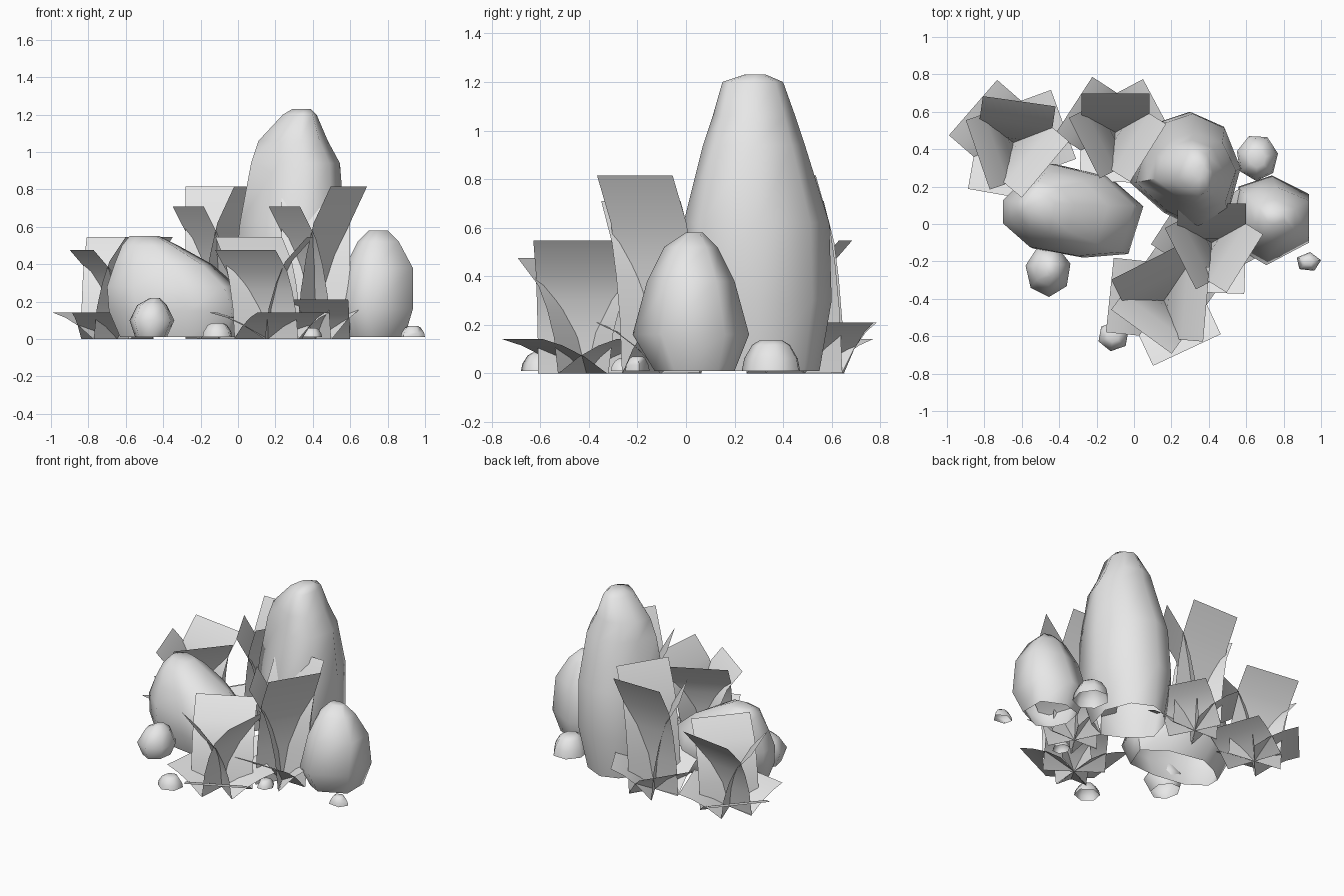
import bpy, bmesh
from math import sin, cos, radians, tau

if "Cube" in bpy.data.objects:
    bpy.data.objects.remove(bpy.data.objects["Cube"])

grey = bpy.data.materials.new("pale_grey")
grey.use_nodes = True
grey.diffuse_color = (0.8, 0.8, 0.8, 1)
grey.node_tree.nodes["Principled BSDF"].inputs["Base Color"].default_value = (0.8, 0.8, 0.8, 1)


def finish(bm, name):
    mesh = bpy.data.meshes.new(name)
    bm.to_mesh(mesh)
    bm.free()
    mesh.materials.append(grey)
    obj = bpy.data.objects.new(name, mesh)
    bpy.context.collection.objects.link(obj)
    bpy.ops.object.select_all(action="DESELECT")
    obj.select_set(True)
    bpy.context.view_layer.objects.active = obj
    bpy.ops.object.shade_smooth_by_angle(angle=radians(65))


def polygon(sides, turn):
    angles = [radians(turn) + tau * i / sides for i in range(sides)]
    return [(cos(a), sin(a)) for a in angles]


def rock(name, outline, rings):
    """Open-bottomed loft of one outline, fitted to rings of z, x range, y range."""
    xs, ys = zip(*outline)
    bm = bmesh.new()
    loops = []
    for z, x0, x1, y0, y1 in rings:
        loops.append([bm.verts.new((x0 + (x1 - x0) * (x - min(xs)) / (max(xs) - min(xs)),
                                    y0 + (y1 - y0) * (y - min(ys)) / (max(ys) - min(ys)), z))
                      for x, y in outline])
    for low, high in zip(loops, loops[1:]):
        for i in range(len(outline)):
            j = (i + 1) % len(outline)
            bm.faces.new((low[i], low[j], high[j], high[i]))
    bm.faces.new(loops[-1])
    finish(bm, name)


def pebble(name, x0, x1, y0, y1, top, sides=6, turn=0):
    """Low dome, widest at the ground."""
    mx, my = (x0 + x1) / 2, (y0 + y1) / 2
    rx, ry = (x1 - x0) / 2, (y1 - y0) / 2
    rings = [(0.01 + (top - 0.01) * h, mx - rx * s, mx + rx * s, my - ry * s, my + ry * s)
             for h, s in ((0, 1), (0.4, 0.92), (0.85, 0.65), (1, 0.4))]
    rock(name, polygon(sides, turn), rings)


# Large rocks
rock("tall_rock",
     [(0.57, 0.30), (0.48, 0.52), (0.30, 0.60), (0.15, 0.55), (0.04, 0.42),
      (-0.02, 0.22), (0.16, 0.06), (0.33, -0.02), (0.50, 0.05)], [
         (0.01, 0.04, 0.50, 0.05, 0.55),
         (0.30, -0.02, 0.57, -0.02, 0.60),
         (0.62, 0.01, 0.57, -0.01, 0.59),
         (0.94, 0.07, 0.545, 0.07, 0.49),
         (1.06, 0.11, 0.48, 0.11, 0.45),
         (1.20, 0.24, 0.42, 0.15, 0.40),
         (1.23, 0.29, 0.39, 0.24, 0.33)])
rock("leaning_rock",
     [(0.05, 0.10), (-0.13, 0.26), (-0.42, 0.33), (-0.57, 0.25), (-0.69, 0.13),
      (-0.69, 0.00), (-0.54, -0.13), (-0.27, -0.18), (-0.03, -0.16)], [
         (0.01, -0.63, 0.00, -0.13, 0.22),
         (0.15, -0.69, 0.05, -0.18, 0.32),
         (0.28, -0.70, 0.00, -0.17, 0.32),
         (0.40, -0.66, -0.14, -0.12, 0.28),
         (0.50, -0.62, -0.32, -0.05, 0.23),
         (0.55, -0.58, -0.42, 0.04, 0.17)])
rock("right_rock",
     [(0.93, -0.10), (0.93, 0.16), (0.73, 0.26), (0.55, 0.20),
      (0.52, 0.00), (0.58, -0.15), (0.70, -0.22)], [
         (0.01, 0.58, 0.89, -0.13, 0.20),
         (0.16, 0.53, 0.935, -0.22, 0.26),
         (0.38, 0.57, 0.935, -0.16, 0.20),
         (0.52, 0.64, 0.86, -0.09, 0.13),
         (0.58, 0.70, 0.80, 0.00, 0.07)])

# Small rocks
rock("left_stone", polygon(7, 15), [
    (0.01, -0.55, -0.38, -0.35, -0.14),
    (0.10, -0.58, -0.34, -0.39, -0.12),
    (0.18, -0.54, -0.38, -0.33, -0.16),
    (0.22, -0.47, -0.42, -0.28, -0.21)])
pebble("back_stone", 0.55, 0.77, 0.23, 0.47, 0.135, 7, 10)
pebble("front_pebble", -0.19, -0.03, -0.68, -0.52, 0.085, 6, 20)
pebble("right_pebble", 0.87, 1.00, -0.25, -0.15, 0.07, 5, 10)
pebble("middle_pebble", 0.34, 0.45, -0.31, -0.20, 0.06)

# Plant cards: direction in degrees, then bent profile of distance and height
UPRIGHT = [(0, 0), (0.02, 0.25), (0.055, 0.45), (0.10, 0.62), (0.205, 0.815)]
SHORTER = [(d * 0.9, h * 0.87) for d, h in UPRIGHT]
SPREAD = [(0, 0), (0.09, 0.10), (0.18, 0.17), (0.262, 0.21)]
LEAVES = [(90, UPRIGHT), (207, SHORTER), (328, UPRIGHT),
          (28, SPREAD), (147, SPREAD), (268, SPREAD)]


def plant(name, x, y, turn, size, height):
    bm = bmesh.new()
    for angle, profile in LEAVES:
        a = radians(angle + turn)
        rows = []
        for d, h in profile:
            rows.append([bm.verts.new((x + size * (d * cos(a) - s * sin(a)),
                                       y + size * (d * sin(a) + s * cos(a)), h * height))
                         for s in (-0.18, 0.18)])
        for low, high in zip(rows, rows[1:]):
            bm.faces.new((low[0], high[0], high[1], low[1]))
    finish(bm, name)


plant("back_left_plant", -0.645, 0.435, -8, 1.09, 0.67)
plant("back_plant", -0.10, 0.49, 0, 1.01, 1)
plant("right_plant", 0.415, -0.10, 0, 1.02, 1)
plant("front_plant", 0.16, -0.41, 27, 1.11, 0.67)
